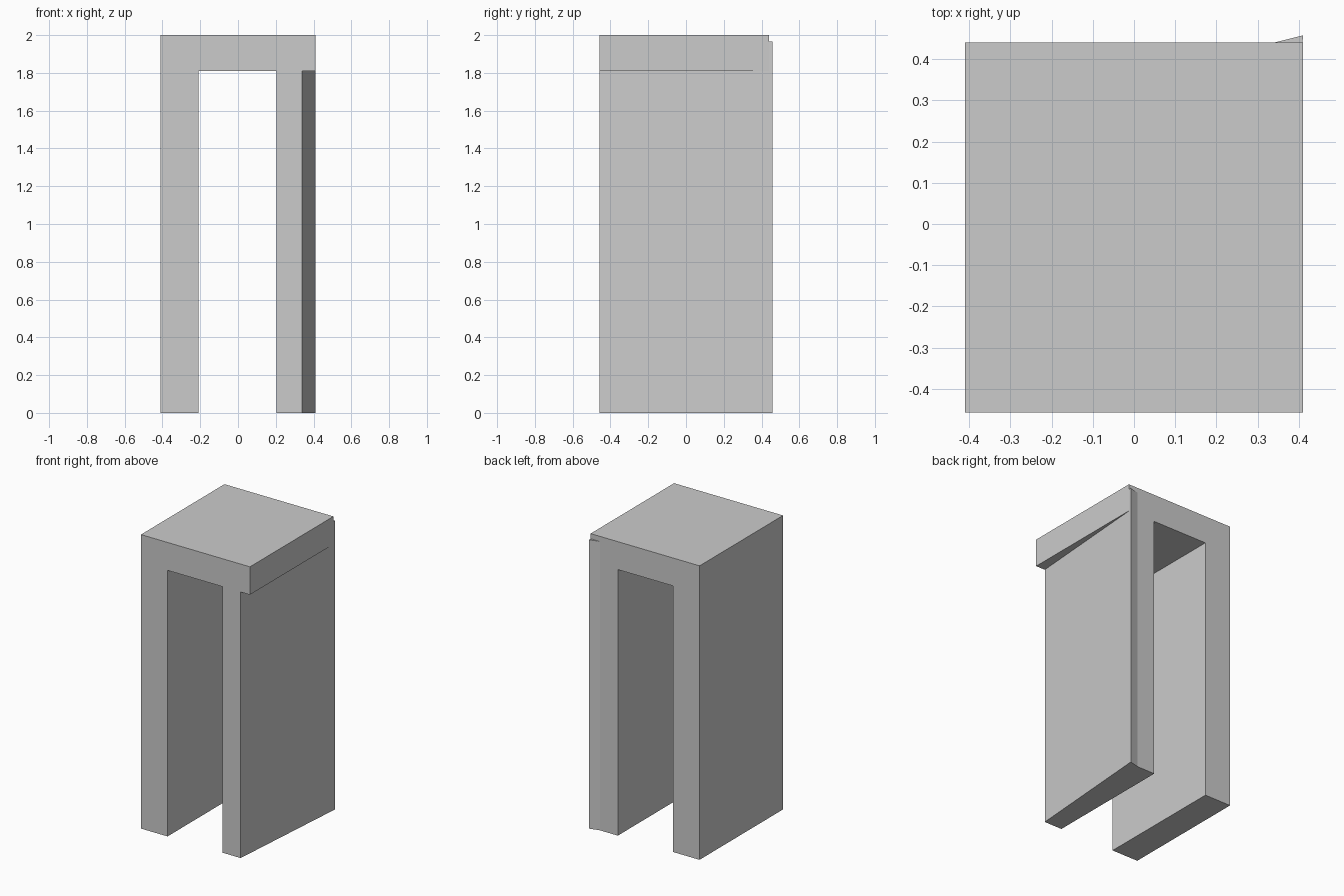
import bpy
import bmesh
from mathutils import Vector

if "Cube" in bpy.data.objects:
    bpy.data.objects.remove(bpy.data.objects["Cube"])

FRONT, BACK, TIP = -0.4575, 0.44, 0.4575   # y of front face, back face, corner flare
LINTEL, TOP = 1.81, 2.0                    # z of lintel underside and top


def extrude_profile(name, points, offset):
    """Solid made by extruding a flat polygon along an offset vector."""
    bm = bmesh.new()
    face = bm.faces.new([bm.verts.new(p) for p in points])
    ret = bmesh.ops.extrude_face_region(bm, geom=[face])
    moved = [v for v in ret["geom"] if isinstance(v, bmesh.types.BMVert)]
    bmesh.ops.translate(bm, verts=moved, vec=Vector(offset))
    bmesh.ops.recalc_face_normals(bm, faces=bm.faces)
    mesh = bpy.data.meshes.new(name)
    bm.to_mesh(mesh)
    bm.free()
    obj = bpy.data.objects.new(name, mesh)
    bpy.context.collection.objects.link(obj)
    return obj


def combine(target, other, operation):
    """Apply a boolean and remove the helper object."""
    mod = target.modifiers.new(operation.lower(), 'BOOLEAN')
    mod.operation = operation
    mod.solver = 'EXACT'
    mod.object = other
    other.hide_render = True
    bpy.context.view_layer.objects.active = target
    bpy.ops.object.modifier_apply(modifier=mod.name)
    bpy.data.objects.remove(other)


# Upturned U: two legs and a lintel
outline = [(-0.41, 0), (-0.41, TOP), (0.41, TOP), (0.41, 0),
           (0.205, 0), (0.205, LINTEL), (-0.21, LINTEL), (-0.21, 0)]
frame = extrude_profile("door_frame", [(x, FRONT, z) for x, z in outline],
                        (0, BACK - FRONT, 0))

# Outer face of the right leg slants inward towards the front, below the lintel
slope = (0.41 - 0.34) / (TIP - FRONT)
slant = [(0.34 - 0.1 * slope, FRONT - 0.1), (0.6, FRONT - 0.1),
         (0.6, TIP + 0.1), (0.41 + 0.1 * slope, TIP + 0.1)]
cutter = extrude_profile("slant_cutter", [(x, y, -0.2) for x, y in slant],
                         (0, 0, LINTEL + 0.2))
combine(frame, cutter, 'DIFFERENCE')

# Flared back corner of the right leg
flare = [(0.41, TIP), (0.34, BACK), (0.36, 0.40), (0.405, 0.40)]
corner = extrude_profile("corner_flare", [(x, y, 0) for x, y in flare],
                         (0, 0, 1.965))
combine(frame, corner, 'UNION')
